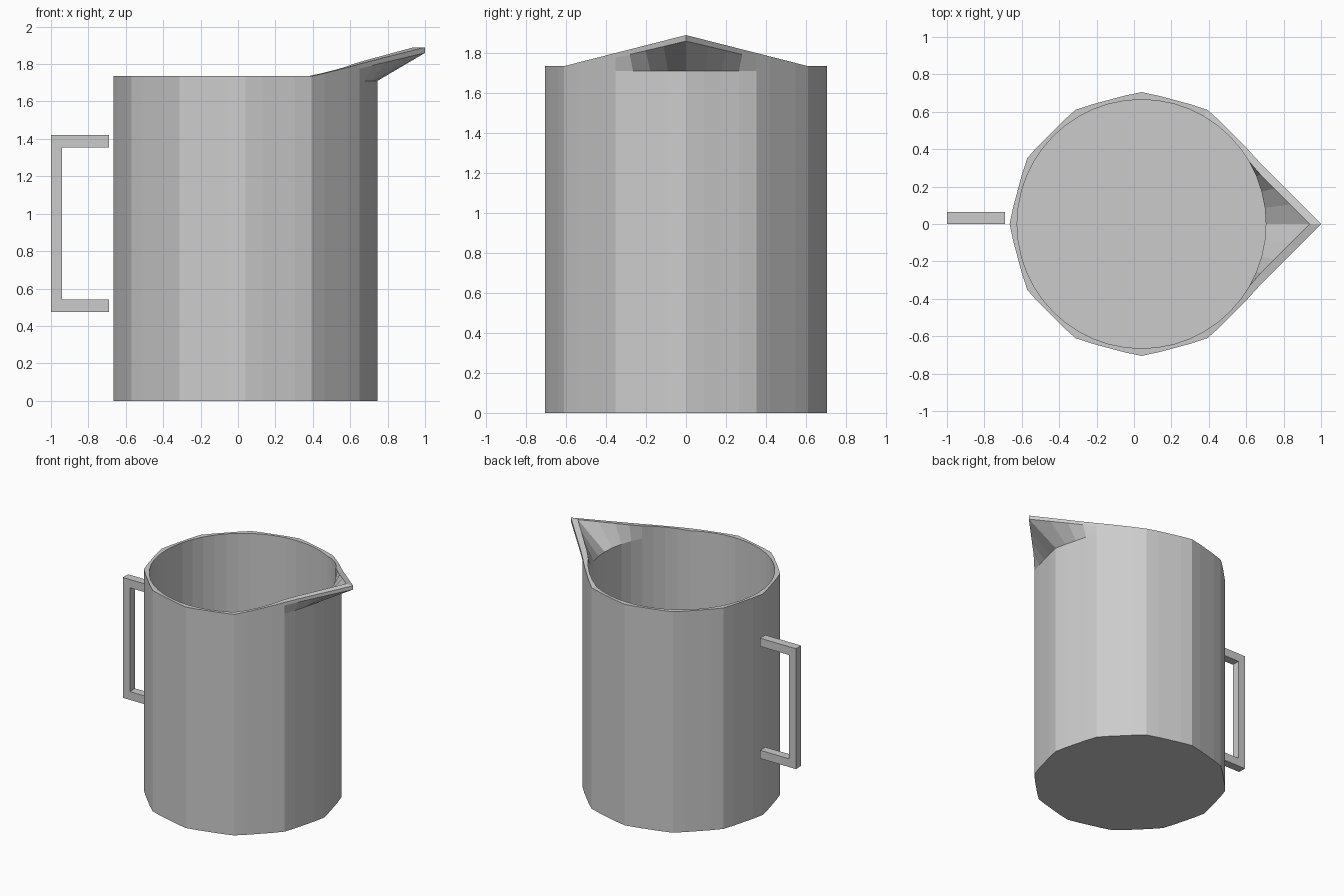
import bpy, bmesh
from math import sin, cos, radians

if "Cube" in bpy.data.objects:
    bpy.data.objects.remove(bpy.data.objects["Cube"])

N = 48            # twelve facets, four segments each
CX = 0.04         # jug axis
RIM = 1.735
R_IN = 0.665
FACET = [0.705, 0.692, 0.686, 0.692]   # corner, quarter, middle, quarter


def make_object(name, bm):
    bmesh.ops.recalc_face_normals(bm, faces=bm.faces)
    mesh = bpy.data.meshes.new(name)
    bm.to_mesh(mesh)
    bm.free()
    obj = bpy.data.objects.new(name, mesh)
    bpy.context.collection.objects.link(obj)
    return obj


def spout_radius(angle, reach):
    # Straight sides of the V-shaped spout, seen from above
    a = abs(angle)
    return reach / (cos(radians(a)) + sin(radians(a))) if a <= 60 else 0


def rings_at(i):
    """Points from the outer base, up over the lip and down to the inner floor."""
    a = i * 360 / N
    a = a - 360 if a > 180 else a
    wall = FACET[i % 4]
    lip = max(wall, spout_radius(a, 0.96))
    lip_in = max(R_IN, spout_radius(a, 0.90))
    y = lip * sin(radians(abs(a)))
    rise = 0.155 * max(0, 1 - y / 0.61) if abs(a) <= 60 else 0
    top = RIM + rise
    return a, [(wall, 0), (wall, 1.71), (lip, top - 0.02 - 0.01 * rise / 0.155),
               (lip, top), (lip_in, top), (R_IN, 1.70), (R_IN, 0.04)]


# Jug body with spout: bridged rings, closed by base and floor
bm = bmesh.new()
columns = []
for i in range(N):
    a, profile = rings_at(i)
    columns.append([bm.verts.new((CX + r * cos(radians(a)), r * sin(radians(a)), z))
                    for r, z in profile])
for i in range(N):
    p, q = columns[i], columns[(i + 1) % N]
    for k in range(len(p) - 1):
        bm.faces.new((p[k], q[k], q[k + 1], p[k + 1]))
bm.faces.new([c[0] for c in reversed(columns)])
bm.faces.new([c[-1] for c in columns])
make_object("jug_body", bm)

# Handle: squared C profile extruded along y
outline = [(-0.69, 0.475), (-1, 0.475), (-1, 1.42), (-0.69, 1.42),
           (-0.69, 1.355), (-0.94, 1.355), (-0.94, 0.54), (-0.69, 0.54)]
bm = bmesh.new()
face = bm.faces.new([bm.verts.new((x, 0, z)) for x, z in outline])
ext = bmesh.ops.extrude_face_region(bm, geom=[face], use_keep_orig=True)
bmesh.ops.translate(bm, vec=(0, 0.065, 0),
                    verts=[g for g in ext["geom"] if isinstance(g, bmesh.types.BMVert)])
make_object("handle", bm)
